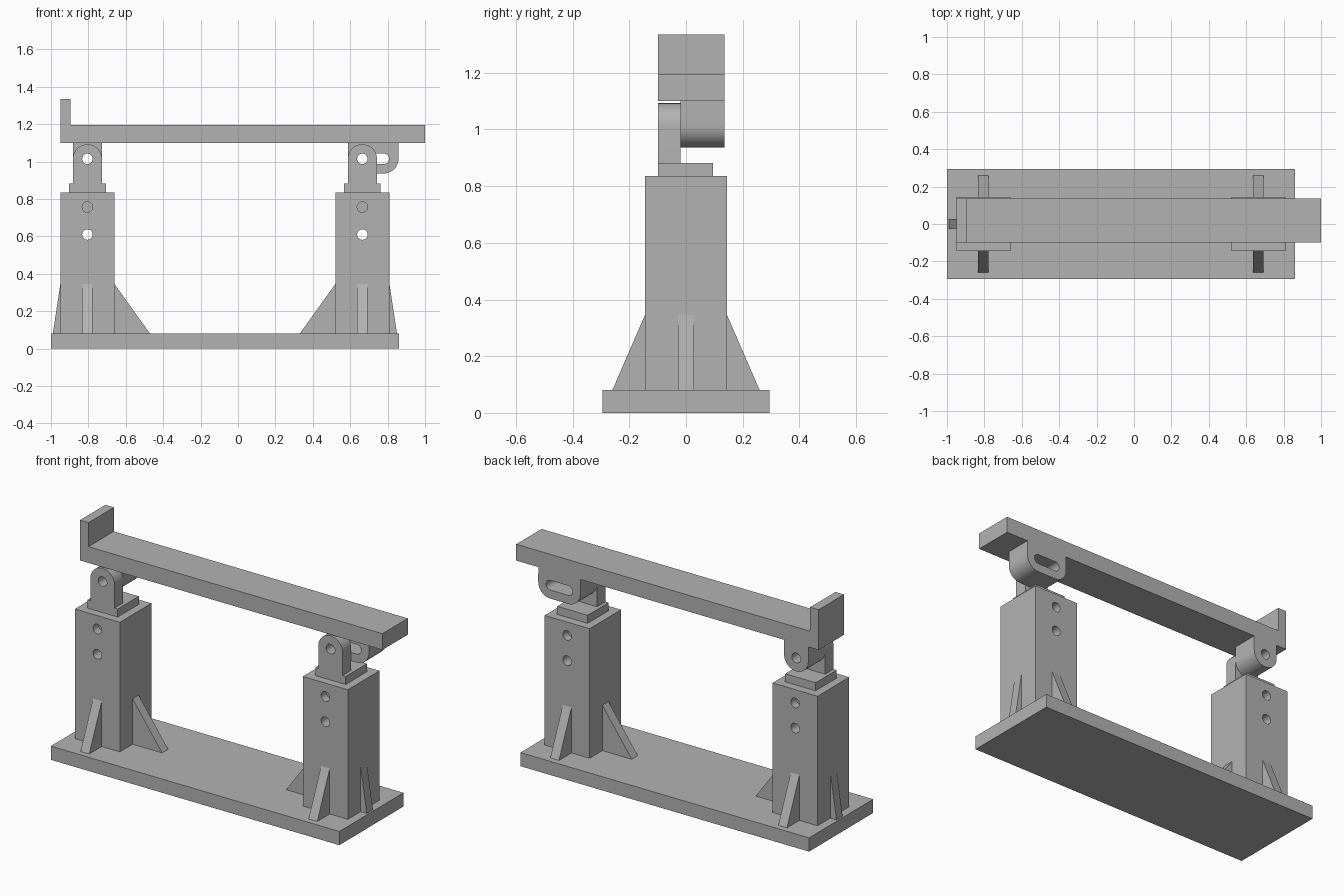
import bpy
import bmesh
from math import cos, sin, pi, radians
from mathutils import Vector

if "Cube" in bpy.data.objects:
    bpy.data.objects.remove(bpy.data.objects["Cube"], do_unlink=True)

steel = bpy.data.materials.new("grey steel")
steel.use_nodes = True
GREY = (0.45, 0.45, 0.45, 1)
steel.diffuse_color = GREY
steel.node_tree.nodes["Principled BSDF"].inputs["Base Color"].default_value = GREY


def prism(name, outline, start, end, axis="y"):
    """Extrude an upright outline of (across, z) points along y or x."""
    bm = bmesh.new()
    if axis == "y":
        verts = [bm.verts.new((a, start, z)) for a, z in outline]
        shift = Vector((0, end - start, 0))
    else:
        verts = [bm.verts.new((start, a, z)) for a, z in outline]
        shift = Vector((end - start, 0, 0))
    face = bm.faces.new(verts)
    grown = bmesh.ops.extrude_face_region(bm, geom=[face])["geom"]
    bmesh.ops.translate(bm, vec=shift,
                        verts=[v for v in grown if isinstance(v, bmesh.types.BMVert)])
    bmesh.ops.recalc_face_normals(bm, faces=bm.faces)
    mesh = bpy.data.meshes.new(name)
    bm.to_mesh(mesh)
    bm.free()
    mesh.materials.append(steel)
    obj = bpy.data.objects.new(name, mesh)
    bpy.context.collection.objects.link(obj)
    return obj


def rect(a0, a1, z0, z1):
    return [(a0, z0), (a1, z0), (a1, z1), (a0, z1)]


def arc(x, z, r, first, last, steps=16):
    angles = [radians(first + (last - first) * i / steps) for i in range(steps + 1)]
    return [(x + r * cos(t), z + r * sin(t)) for t in angles]


def slot(x0, x1, z, r):
    """Outline with round ends; the two centres may almost coincide."""
    return arc(x0, z, r, 90, 270) + arc(x1, z, r, -90, 90)


def drill(obj, outline, start, end):
    cutter = prism("cutter", outline, start, end)
    cutter.hide_render = True
    mod = obj.modifiers.new("hole", "BOOLEAN")
    mod.operation = "DIFFERENCE"
    mod.solver = "EXACT"
    mod.object = cutter
    bpy.context.view_layer.objects.active = obj
    bpy.ops.object.modifier_apply(modifier=mod.name)
    bpy.data.objects.remove(cutter, do_unlink=True)


def round_hole(obj, x, z, start, end):
    drill(obj, arc(x, z, HOLE, 0, 348.75, 31), start, end)


def smooth(obj):
    bpy.ops.object.select_all(action="DESELECT")
    obj.select_set(True)
    bpy.context.view_layer.objects.active = obj
    bpy.ops.object.shade_smooth_by_angle(angle=pi / 6)


HOLE, PIN_Z, LUG_R = 0.028, 1.015, 0.078
BASE_TOP, POST_TOP, POST_HALF = 0.08, 0.835, 0.145
RIB_TOP, RIB_HALF = 0.345, 0.028

# Base plate
prism("base_plate", rect(-1, 0.86, 0, BASE_TOP), -0.295, 0.295)

# Two posts: side name, centre x, reach of the ribs to -x and +x
for side, cx, reach_low, reach_high in (("right", -0.805, 0.04, 0.19),
                                        ("left", 0.665, 0.19, 0.04)):
    # Square post with one through hole and a blind hole on both faces
    post = prism(side + "_post",
                 rect(cx - POST_HALF, cx + POST_HALF, BASE_TOP, POST_TOP),
                 -POST_HALF, POST_HALF)
    round_hole(post, cx, 0.61, -0.3, 0.3)
    round_hole(post, cx, 0.757, -0.3, -0.098)
    round_hole(post, cx, 0.757, 0.098, 0.3)
    smooth(post)

    # Triangular ribs around the foot
    for sign, reach, label in ((-1, reach_low, "right"), (1, reach_high, "left")):
        wall = cx + sign * POST_HALF
        prism(f"{side}_post_{label}_rib",
              [(wall, BASE_TOP), (wall + sign * reach, BASE_TOP), (wall, RIB_TOP)],
              -RIB_HALF, RIB_HALF)
    for sign, label in ((-1, "front"), (1, "back")):
        wall = sign * POST_HALF
        prism(f"{side}_post_{label}_rib",
              [(wall, BASE_TOP), (sign * 0.26, BASE_TOP), (wall, RIB_TOP)],
              cx - RIB_HALF, cx + RIB_HALF, axis="x")

    # Inner stem and its pin lug
    prism(side + "_stem", rect(cx - 0.098, cx + 0.098, POST_TOP, 0.882), -0.098, 0.096)
    lug = prism(side + "_stem_lug",
                [(cx - LUG_R, 0.882), (cx + LUG_R, 0.882)]
                + arc(cx, PIN_Z, LUG_R, 0, 180), -0.098, -0.02)
    round_hole(lug, cx, PIN_Z, -0.3, 0.3)
    smooth(lug)

# Top beam with its end stop
prism("top_beam", [(-0.95, 1.1), (1, 1.1), (1, 1.195), (-0.895, 1.195),
                   (-0.895, 1.335), (-0.95, 1.335)], -0.098, 0.135)

# Hanging beam lugs: a round pin hole on the right, a slot on the left
for side, x0, x1 in (("right", -0.805, -0.805), ("left", 0.665, 0.78)):
    hanger = prism(side + "_beam_lug",
                   [(x1 + LUG_R, 1.1), (x0 - LUG_R, 1.1)]
                   + arc(x0, PIN_Z, LUG_R, 180, 270)
                   + arc(x1 + 0.0001, PIN_Z, LUG_R, 270, 360), -0.02, 0.135)
    if x0 == x1:
        round_hole(hanger, x0, PIN_Z, -0.3, 0.3)
    else:
        drill(hanger, slot(x0, x1, PIN_Z, HOLE), -0.3, 0.3)
    smooth(hanger)
